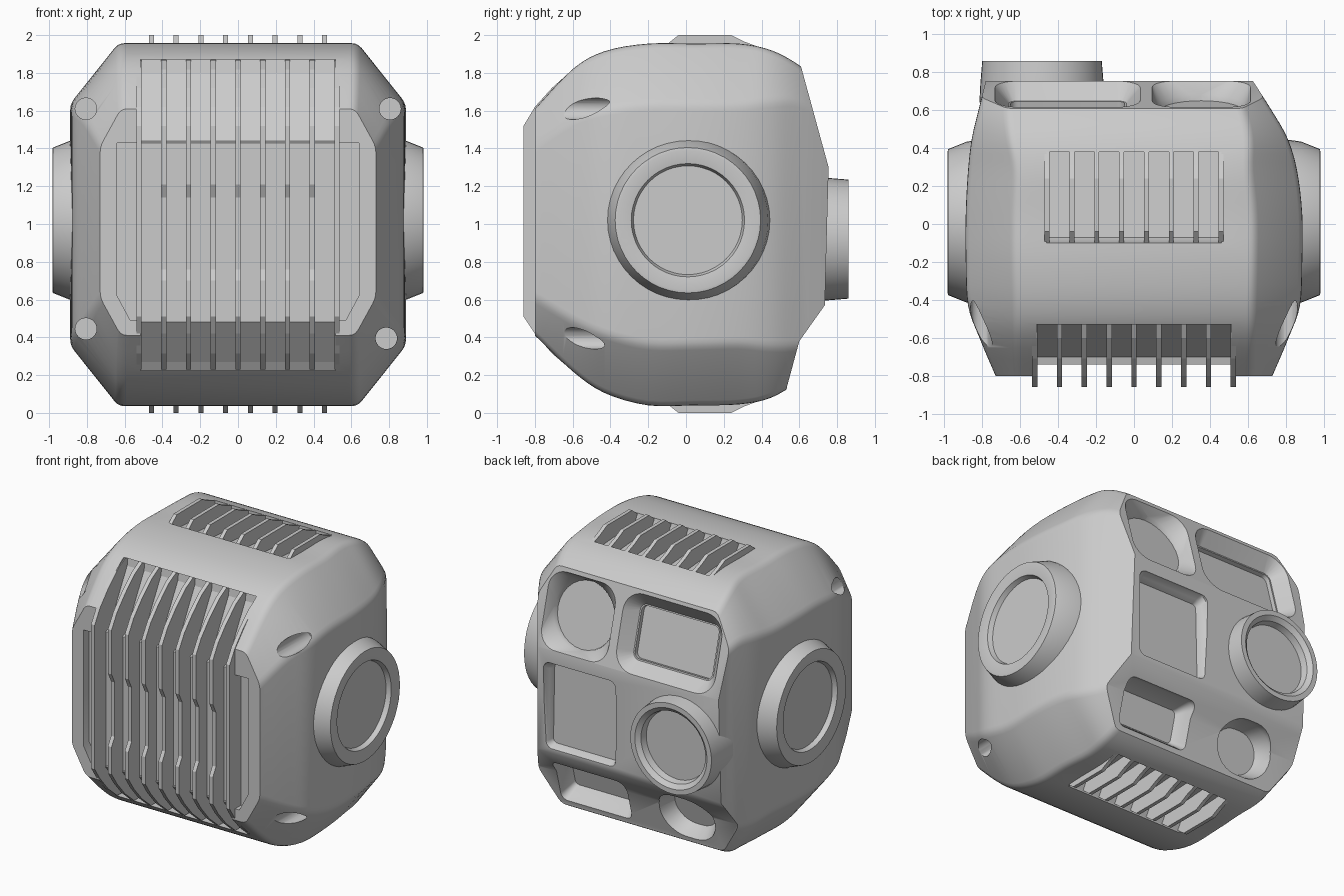
import bpy, bmesh
from math import sin, cos, pi, radians
from mathutils import Vector, Matrix

if "Cube" in bpy.data.objects:
    bpy.data.objects.remove(bpy.data.objects["Cube"])


def loft(name, rings, smooth=35):
    """Skin a list of equal-length point rings and cap both ends."""
    bm = bmesh.new()
    vs = [[bm.verts.new(p) for p in r] for r in rings]
    n = len(vs[0])
    for a, b in zip(vs, vs[1:]):
        for i in range(n):
            j = (i + 1) % n
            bm.faces.new((a[i], a[j], b[j], b[i]))
    bm.faces.new(vs[0][::-1])
    bm.faces.new(vs[-1])
    bmesh.ops.recalc_face_normals(bm, faces=bm.faces)
    me = bpy.data.meshes.new(name)
    bm.to_mesh(me)
    bm.free()
    ob = bpy.data.objects.new(name, me)
    bpy.context.collection.objects.link(ob)
    if smooth:
        shade(ob, smooth)
    return ob


def activate(ob):
    bpy.ops.object.select_all(action='DESELECT')
    ob.select_set(True)
    bpy.context.view_layer.objects.active = ob


def shade(ob, angle):
    activate(ob)
    bpy.ops.object.shade_smooth_by_angle(angle=radians(angle))


def prism(name, yz, x0, x1):
    return loft(name, [[(x, y, z) for y, z in yz] for x in (x0, x1)], 0)


def boolean(ob, cutter, op='DIFFERENCE'):
    m = ob.modifiers.new('cut', 'BOOLEAN')
    m.operation, m.solver, m.object = op, 'EXACT', cutter
    activate(ob)
    bpy.ops.object.modifier_apply(modifier=m.name)
    bpy.data.objects.remove(cutter)


def turned(name, centre, axis, steps, n=48):
    """Stepped round part: steps are (radius, position along axis)."""
    rings = []
    for r, d in steps:
        ring = []
        for i in range(n):
            a, b = r * cos(2 * pi * i / n), r * sin(2 * pi * i / n)
            ring.append((d, centre[1] + a, centre[2] + b) if axis == 'x'
                        else (centre[0] + a, d, centre[2] + b))
        rings.append(ring)
    return loft(name, rings)


def rrect(w, h, r, k=7):
    pts = []
    for q, (sx, sz) in enumerate([(1, 1), (-1, 1), (-1, -1), (1, -1)]):
        for i in range(k + 1):
            a = (q + i / k) * pi / 2
            rr = r * 0.999
            pts.append((sx * (w / 2 - rr) + rr * cos(a), sz * (h / 2 - rr) + rr * sin(a)))
    return pts


def pocket(origin, tilt, steps):
    """Stepped rounded recess; steps are (width, height, corner radius, outward offset)."""
    m = Matrix.Translation(origin) @ Matrix.Rotation(radians(tilt), 4, 'X')
    w, h, r, _ = steps[0]
    return loft('cutter', [[m @ Vector((x, n, z)) for x, z in rrect(w, h, r)]
                           for w, h, r, n in [(w, h, r, 0.12)] + steps], 0)


def catmull(rows, sub):
    out = []
    for i in range(len(rows) - 1):
        p = [rows[max(0, min(len(rows) - 1, i + o))] for o in (-1, 0, 1, 2)]
        for s in range(sub):
            t = s / sub
            out.append([0.5 * (2 * b + (c - a) * t + (2 * a - 5 * b + 4 * c - d) * t * t
                               + (3 * b - a - 3 * c + d) * t ** 3) for a, b, c, d in zip(*p)])
    return out + [list(rows[-1])]


def section(y, zt, zb, xl, xr, cx, cz):
    """Octagonal body slice with softened corners."""
    oct_ = [Vector(p) for p in [(xr, y, zb + cz), (xr, y, zt - cz), (xr - cx, y, zt), (-xl + cx, y, zt),
                                (-xl, y, zt - cz), (-xl, y, zb + cz), (-xl + cx, y, zb), (xr - cx, y, zb)]]
    pts = []
    for i, p in enumerate(oct_):
        a = p + (oct_[i - 1] - p).normalized() * 0.035
        b = p + (oct_[(i + 1) % 8] - p).normalized() * 0.035
        pts += [a * (1 - t) ** 2 + p * 2 * t * (1 - t) + b * t * t for t in (0, 1 / 3, 2 / 3, 1)]
    return pts


# Body shell: columns are y, top z, bottom z, left, right, corner cut in x and z
stations = catmull([
    (-0.80, 1.61, 0.41, 0.73, 0.73, 0.11, 0.20),
    (-0.60, 1.82, 0.22, 0.815, 0.815, 0.19, 0.27),
    (-0.43, 1.915, 0.105, 0.875, 0.875, 0.25, 0.31),
    (-0.20, 1.955, 0.04, 0.887, 0.887, 0.255, 0.32),
    (0.05, 1.955, 0.04, 0.887, 0.887, 0.255, 0.32),
    (0.28, 1.955, 0.045, 0.875, 0.86, 0.25, 0.32),
    (0.45, 1.92, 0.08, 0.855, 0.81, 0.20, 0.27),
    (0.60, 1.84, 0.17, 0.82, 0.725, 0.15, 0.19),
    (0.78, 1.70, 0.30, 0.775, 0.61, 0.11, 0.14)], 4)
body = loft('body_shell', [section(*s) for s in stations], 0)

# Faceted back
boolean(body, prism('cutter', [(-1, -0.1), (0.5, -0.1), (0.535, 0.14), (0.6, 0.38), (0.735, 0.57),
                               (0.755, 1.3), (0.61, 1.83), (0.58, 2.1), (-1, 2.1)], -1.2, 1.2), 'INTERSECT')

# Sensor pockets on the back
for origin, tilt, steps in [
    ((-0.35, 0.687, 1.555), 15.3, [(0.77, 0.53, 0.14, 0), (0.62, 0.37, 0.05, -0.09),
                                   (0.60, 0.35, 0.04, -0.09), (0.60, 0.35, 0.04, -0.12)]),
    ((0.355, 0.687, 1.555), 15.3, [(0.52, 0.52, 0.12, 0), (0.47, 0.47, 0.235, -0.07), (0.45, 0.45, 0.225, -0.10)]),
    ((0.30, 0.746, 0.90), 1.5, [(0.56, 0.62, 0.05, 0), (0.52, 0.58, 0.04, -0.03), (0.50, 0.55, 0.03, -0.07)]),
    ((0.31, 0.583, 0.32), -15, [(0.55, 0.33, 0.05, 0), (0.48, 0.24, 0.03, -0.09), (0.46, 0.22, 0.03, -0.11)]),
    ((-0.42, 0.583, 0.33), -15, [(0.43, 0.36, 0.179, 0), (0.33, 0.29, 0.144, -0.10)]),
]:
    boolean(body, pocket(origin, tilt, steps))

# Screw holes
for x, z in [(-0.805, 1.61), (0.805, 1.61), (-0.805, 0.445), (0.785, 0.395)]:
    boolean(body, turned('cutter', (x, 0, z), 'y', [(0.057, -1), (0.057, -0.29)], 24))

# Front radiator bay and side channels
boolean(body, prism('cutter', [(-1, 0.225), (-0.53, 0.225), (-0.56, 0.27), (-0.74, 0.48), (-0.74, 1.43), (-0.70, 1.44),
                               (-0.50, 1.80), (-0.49, 1.87), (-1, 1.87)], -0.515, 0.515))
channel = [(-0.64, 0.62), (-0.57, 0.49), (0.57, 0.49), (0.64, 0.62), (0.64, 1.43), (-0.64, 1.43)]
boolean(body, loft('cutter', [[(x, y, z) for x, z in channel] for y in (-1, -0.735)], 0))

# Top and bottom vent trenches
vent = [(-0.10, 2.1), (-0.10, 1.955), (-0.07, 1.905), (0.379, 1.875), (0.38, 1.955), (0.38, 2.1)]
vent_fin = [(-0.11, 1.945), (-0.09, 1.96), (-0.04, 2.0), (0.24, 2.0), (0.31, 1.965), (0.39, 1.935), (0.39, 1.86), (-0.11, 1.86)]
for side, flip in (('top', False), ('bottom', True)):
    f = lambda pts: [(y, 2 - z if flip else z) for y, z in pts]
    boolean(body, prism('cutter', f(vent), -0.46, 0.46))
    for i in range(8):
        x = (i - 3.5) * 0.131
        prism(f'{side}_vent_fin_{i + 1}', f(vent_fin), x - 0.013, x + 0.013)
shade(body, 35)

# Radiator fins; the inner ones dip in the middle
upper = [(-0.42, 1.86), (-0.51, 1.868), (-0.60, 1.818), (-0.71, 1.72), (-0.80, 1.62), (-0.86, 1.52)]
lower = [(-0.86, 0.51), (-0.80, 0.42), (-0.71, 0.315), (-0.61, 0.23), (-0.48, 0.23), (-0.70, 0.5), (-0.70, 1.42)]
dip = [(-0.86, 1.21), (-0.825, 1.14), (-0.825, 0.76), (-0.86, 0.70)]
for i in range(9):
    x = (i - 4) * 0.131
    prism(f'radiator_fin_{i + 1}', upper + (dip if 0 < i < 8 else []) + lower, x - 0.014, x + 0.014)

# Side pods
for side, s in (('left', -1), ('right', 1)):
    turned(f'{side}_pod', (0, 0.01, 1.02), 'x',
           [(0.44, s * 0.77), (0.425, s * 0.88), (0.385, s * 0.98), (0.37, s * 0.983),
            (0.30, s * 0.972), (0.288, s * 0.94)])

# Back lens barrel
turned('back_lens_barrel', (-0.485, 0, 0.92), 'y',
       [(0.33, 0.64), (0.325, 0.74), (0.315, 0.86), (0.28, 0.86), (0.25, 0.835), (0.24, 0.79)])
